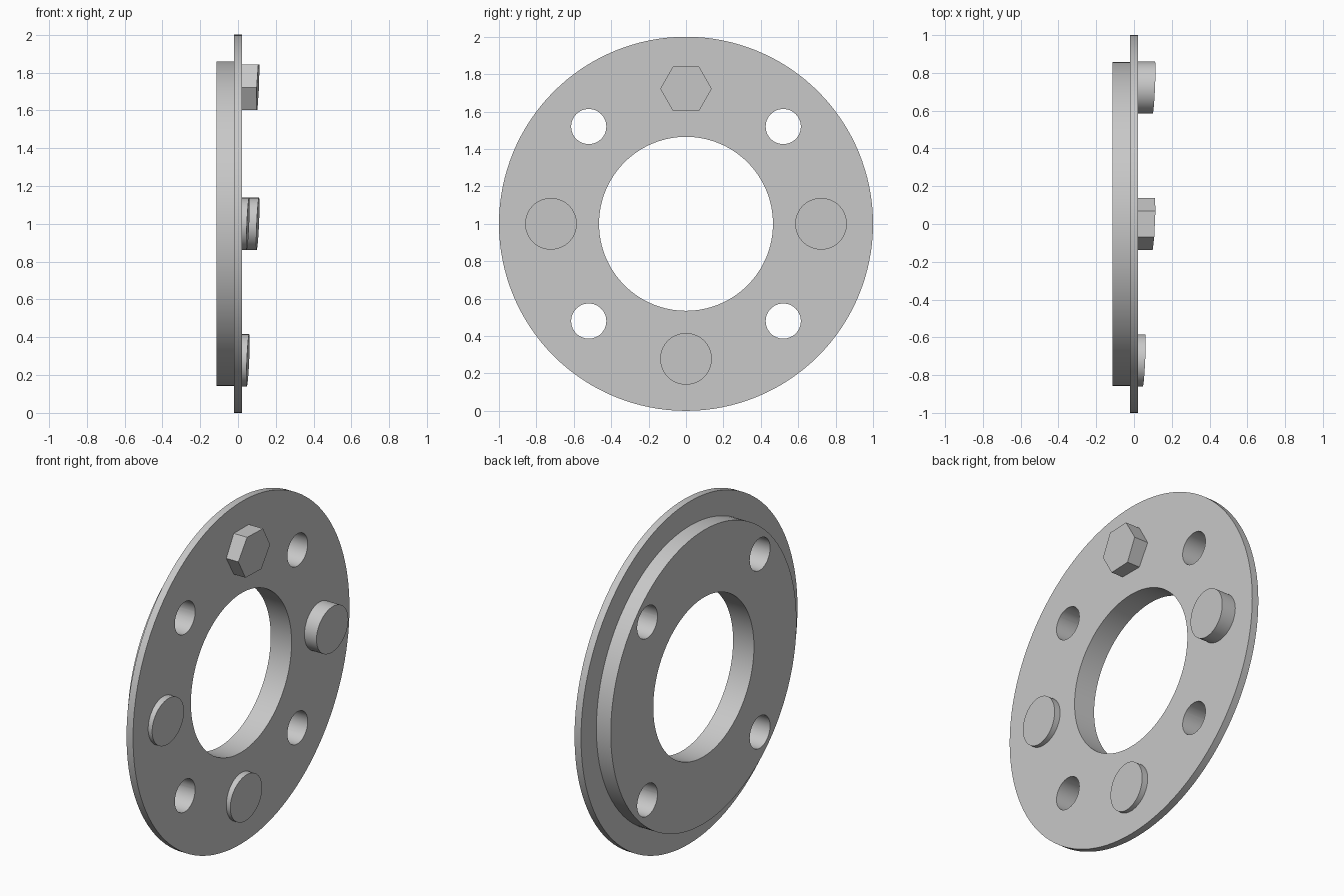
import bpy, bmesh
from math import pi, sin, cos, radians
from mathutils import Matrix, Vector

cube = bpy.data.objects.get("Cube")
if cube:
    bpy.data.objects.remove(cube, do_unlink=True)

grey = bpy.data.materials.new("plain grey")
grey.use_nodes = True
grey.diffuse_color = (0.58, 0.58, 0.58, 1)
grey.node_tree.nodes["Principled BSDF"].inputs["Base Color"].default_value = (0.58, 0.58, 0.58, 1)

SEGMENTS = 128
AXIS_Z = 1.0        # height of the ring's axis
PLATE_X = 0.021     # half thickness of the plate
BOSS_X = -0.114     # back of the raised boss
STUD_RADIUS = 0.138
STUD_PITCH = 0.722
TILT = 0.045        # slope of the stud end faces


def add_object(name, bm):
    bmesh.ops.recalc_face_normals(bm, faces=bm.faces)
    mesh = bpy.data.meshes.new(name)
    bm.to_mesh(mesh)
    bm.free()
    mesh.materials.append(grey)
    obj = bpy.data.objects.new(name, mesh)
    bpy.context.collection.objects.link(obj)
    return obj


def activate(obj):
    bpy.ops.object.select_all(action='DESELECT')
    obj.select_set(True)
    bpy.context.view_layer.objects.active = obj


def shade(obj):
    activate(obj)
    bpy.ops.object.shade_smooth_by_angle(angle=radians(30))


def prism(bm, radius, sides, x0, x1, y, z):
    """Prism along x with a corner on the y axis; returns its vertices."""
    place = Matrix.Translation(((x0 + x1) / 2, y, z)) @ Matrix.Rotation(pi / 2, 4, 'X') \
        @ Matrix.Rotation(pi / 2, 4, 'Y') @ Matrix.Rotation(pi / 2, 4, 'Z')
    return bmesh.ops.create_cone(bm, cap_ends=True, segments=sides, radius1=radius,
                                 radius2=radius, depth=x1 - x0, matrix=place)["verts"]


# Stepped ring: revolved profile of plate, boss and bore
profile = [(BOSS_X, 0.465), (BOSS_X, 0.858), (-PLATE_X, 0.858),
           (-PLATE_X, 1.0), (PLATE_X, 1.0), (PLATE_X, 0.465)]
bm = bmesh.new()
loop = [bm.verts.new((x, 0, AXIS_Z + r)) for x, r in profile]
edges = [bm.edges.new((loop[i], loop[i - 1])) for i in range(len(loop))]
bmesh.ops.spin(bm, geom=loop + edges, cent=(0, 0, AXIS_Z), axis=(1, 0, 0),
               angle=2 * pi, steps=SEGMENTS, use_merge=True)
bmesh.ops.remove_doubles(bm, verts=bm.verts, dist=1e-5)
ring = add_object("flange_ring", bm)

# Four bolt holes on the diagonals
bm = bmesh.new()
for y in (-0.52, 0.52):
    for dz in (-0.52, 0.52):
        prism(bm, 0.094, 48, -0.3, 0.3, y, AXIS_Z + dz)
cutter = add_object("hole_cutter", bm)
cutter.hide_render = True
cut = ring.modifiers.new("bolt_holes", 'BOOLEAN')
cut.operation = 'DIFFERENCE'
cut.solver = 'EXACT'
cut.object = cutter
activate(ring)
bpy.ops.object.modifier_apply(modifier=cut.name)
bpy.data.objects.remove(cutter, do_unlink=True)
shade(ring)

# Studs with slanted ends: name, angle from +y, sides, end position
studs = [("top_hex_stud", 90, 6, 0.105),
         ("back_round_stud", 0, 64, 0.105),
         ("front_round_stud", 180, 64, 0.053),
         ("bottom_round_stud", 270, 64, 0.053)]
for name, angle, sides, end in studs:
    y = STUD_PITCH * cos(radians(angle))
    z = AXIS_Z + STUD_PITCH * sin(radians(angle))
    bm = bmesh.new()
    for v in prism(bm, STUD_RADIUS, sides, 0.0, end, y, z):
        if v.co.x > end / 2:
            v.co.x += TILT * (v.co.y - y) + TILT * (v.co.z - z)
    shade(add_object(name, bm))
